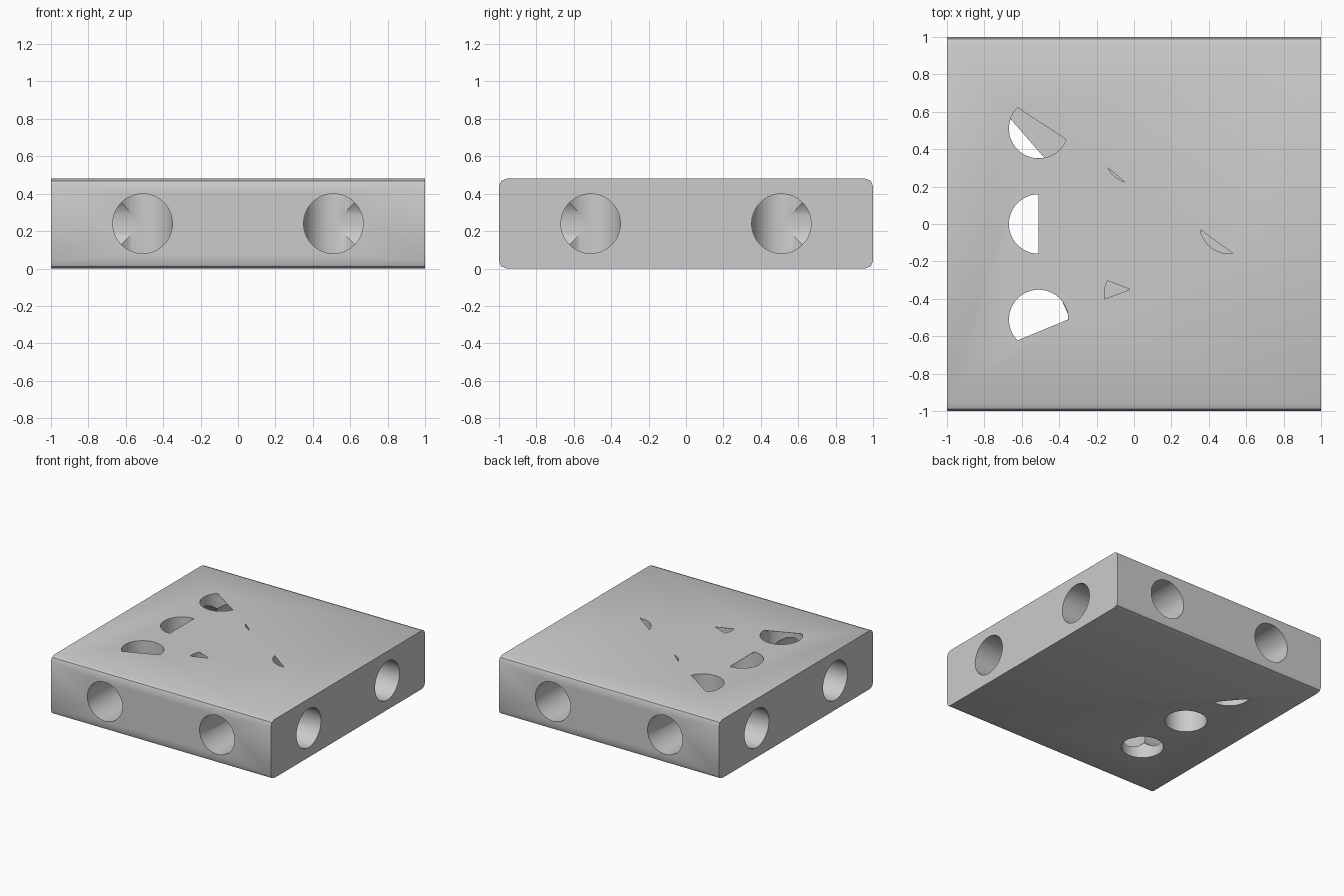
import bpy, bmesh, math
from mathutils import Vector

if "Cube" in bpy.data.objects:
    bpy.data.objects.remove(bpy.data.objects["Cube"])

H, P, R = 0.48, 0.51, 0.16    # plate height, hole pitch, hole radius
SKIN = 0.002                  # thin skin partly covering the vertical holes
SEG = 48


def prism(name, pts, direction):
    """Extrude a closed outline into a solid."""
    bm = bmesh.new()
    face = bm.faces.new([bm.verts.new(p) for p in pts])
    ext = bmesh.ops.extrude_face_region(bm, geom=[face])
    moved = [v for v in ext["geom"] if isinstance(v, bmesh.types.BMVert)]
    bmesh.ops.translate(bm, verts=moved, vec=direction)
    bmesh.ops.recalc_face_normals(bm, faces=bm.faces)
    mesh = bpy.data.meshes.new(name)
    bm.to_mesh(mesh)
    bm.free()
    ob = bpy.data.objects.new(name, mesh)
    bpy.context.collection.objects.link(ob)
    return ob


def rod(name, start, end, r):
    """Round cutter between two points."""
    a, d = Vector(start), Vector(end) - Vector(start)
    q = d.to_track_quat('Z', 'Y')
    angs = [2 * math.pi * (i + 0.5) / SEG for i in range(SEG)]
    return prism(name, [a + q @ Vector((r * math.cos(t), r * math.sin(t), 0)) for t in angs], d)


def opening(name, cx, cy, a0, a1, z, extra=()):
    """Skin opening: an arc of the hole closed by a chord or an extra point."""
    n = max(4, round((a1 - a0) / 7.5))
    r = R - 0.0012
    pts = []
    for i in range(n + 1):
        t = math.radians(a0 + (a1 - a0) * i / n)
        pts.append((cx + r * math.cos(t), cy + r * math.sin(t), z - 0.01))
    pts += [(x, y, z - 0.01) for x, y in extra]
    return prism(name, pts, Vector((0, 0, 0.02)))


# plate: slab with softened long edges at front and back
outline = []
c = 0.04
for sy, sz, start in ((1, 1, 0), (-1, 1, 90), (-1, -1, 180), (1, -1, 270)):
    for k in range(3):
        t = math.radians(start + 45 * k)
        outline.append((-1, sy * (1 - c) + c * math.cos(t), H / 2 + sz * (H / 2 - c) + c * math.sin(t)))
plate = prism("plate", outline, Vector((2, 0, 0)))

cutters = []
# vertical holes
centres = [(-P, P), (-P, 0), (-P, -P), (0, 0.375), (0, -0.375), (P, P), (P, 0), (P, -P)]
for x, y in centres:
    cutters.append(rod("shaft_cutter", (x, y, SKIN), (x, y, H - SKIN), R))

# side holes meeting the corner shafts
for sx in (-1, 1):
    for sy in (-1, 1):
        cutters.append(rod("front_back_cutter", (sx * P, sy * 1.1, H / 2), (sx * P, sy * P, H / 2), R - 0.0006))
        cutters.append(rod("side_cutter", (sx * 1.1, sy * P, H / 2), (sx * P, sy * P, H / 2), R - 0.001))

# openings in the top skin
cutters += [
    opening("top_cutter", -P, P, 135, 338, H),
    opening("top_cutter", -P, 0, 90, 270, H),
    opening("top_cutter", -P, -P, 0, 225, H),
    opening("top_cutter", 0, 0.375, 208, 252, H),
    opening("top_cutter", 0, -0.375, 153, 189, H, [(-0.02, -0.35)]),
    opening("top_cutter", P, 0, 191, 277, H),
    # openings in the bottom skin
    opening("bottom_cutter", -P, P, 161, 281, 0),
    opening("bottom_cutter", -P, 0, 0, 352.5, 0),
    opening("bottom_cutter", -P, -P, 38, 371, 0),
]

# cut everything, then drop the cutters
bpy.context.view_layer.objects.active = plate
plate.select_set(True)
for cut in cutters:
    cut.hide_render = True
    mod = plate.modifiers.new("cut", 'BOOLEAN')
    mod.operation, mod.solver, mod.object = 'DIFFERENCE', 'EXACT', cut
    bpy.ops.object.modifier_apply(modifier=mod.name)
    bpy.data.objects.remove(cut)

bpy.ops.object.shade_smooth_by_angle(angle=math.radians(30))
